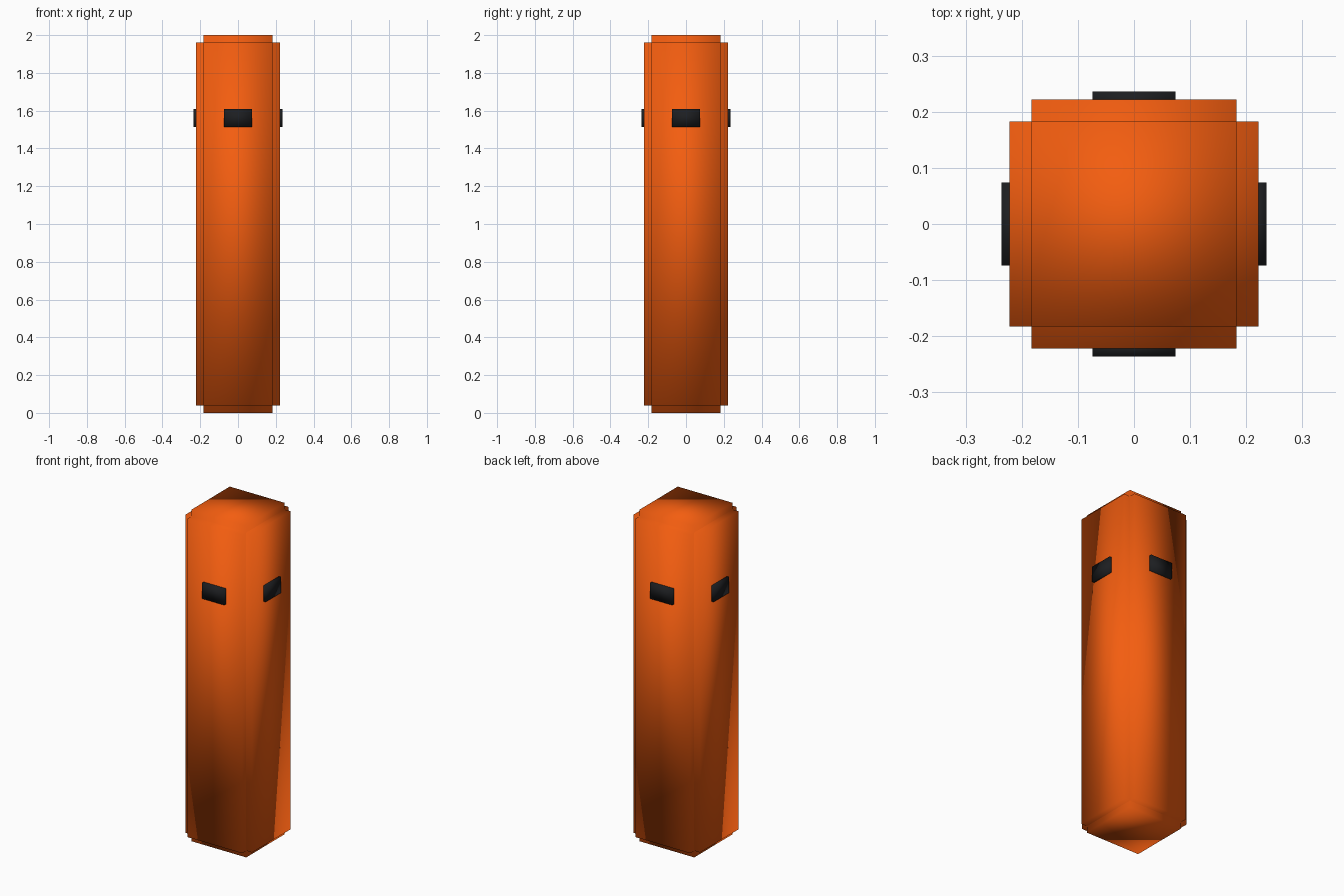
import bpy
from mathutils import Matrix

if "Cube" in bpy.data.objects:
    bpy.data.objects.remove(bpy.data.objects["Cube"])

OUT, IN = 0.222, 0.183   # outer and stepped-in half widths


def material(name, color):
    mat = bpy.data.materials.new(name)
    mat.diffuse_color = color
    mat.use_nodes = True
    mat.node_tree.nodes["Principled BSDF"].inputs["Base Color"].default_value = mat.diffuse_color
    return mat


def box(name, center, size, mat):
    """Smooth-shaded box with shared corners."""
    bpy.ops.mesh.primitive_cube_add(size=1, location=center)
    ob = bpy.context.object
    ob.name = name
    ob.data.transform(Matrix.Diagonal((*size, 1)))
    ob.data.materials.append(mat)
    bpy.ops.object.shade_smooth()
    return ob


orange = material("orange", (0.9, 0.11, 0.005, 1))
black = material("black", (0.012, 0.013, 0.015, 1))

# Body: three crossing boxes that leave stepped edges
box("body_wide", (0, 0, 1), (2 * OUT, 2 * IN, 1.92), orange)
box("body_deep", (0, 0, 1), (2 * IN, 2 * OUT, 1.92), orange)
box("body_tall", (0, 0, 1), (2 * IN, 2 * IN, 2.0), orange)

# Dark window plate on each of the four sides
for side, (dx, dy) in {"front": (0, -1), "back": (0, 1),
                       "left": (-1, 0), "right": (1, 0)}.items():
    size = (0.03, 0.148, 0.096) if dx else (0.148, 0.03, 0.096)
    box(f"window_{side}", (dx * 0.221, dy * 0.221, 1.561), size, black)
